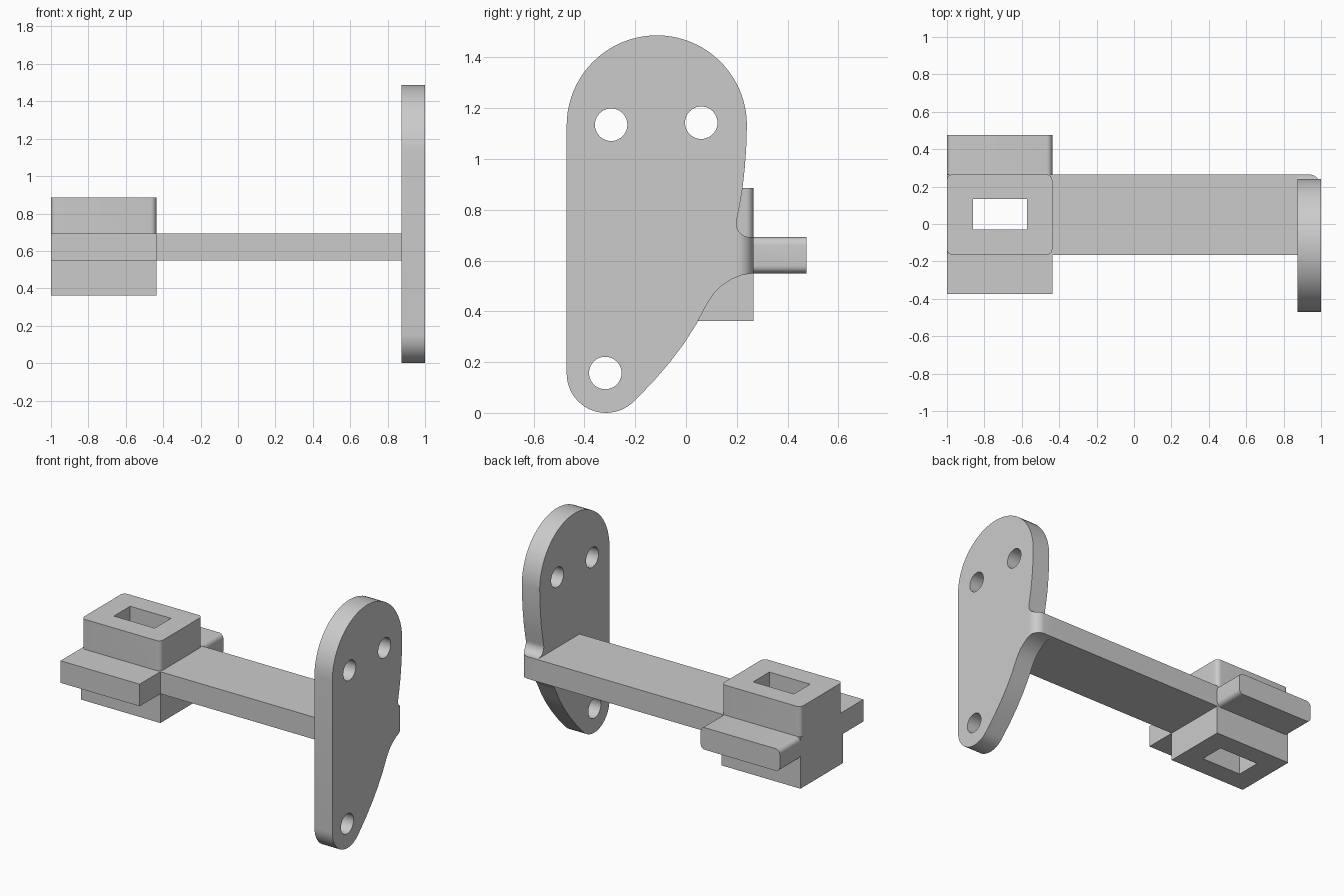
import bpy, bmesh
from math import sin, cos, pi, radians
from mathutils import Vector

cube = bpy.data.objects.get("Cube")
if cube:
    bpy.data.objects.remove(cube, do_unlink=True)

grey = bpy.data.materials.new("light grey")
grey.use_nodes = True
COLOUR = (0.6, 0.6, 0.6, 1)
grey.diffuse_color = COLOUR
grey.node_tree.nodes["Principled BSDF"].inputs["Base Color"].default_value = COLOUR


def finish(name, bm):
    bmesh.ops.recalc_face_normals(bm, faces=bm.faces[:])
    mesh = bpy.data.meshes.new(name)
    bm.to_mesh(mesh)
    bm.free()
    obj = bpy.data.objects.new(name, mesh)
    mesh.materials.append(grey)
    bpy.context.collection.objects.link(obj)
    return obj


def box(name, lo, hi, radius=0, pick=None):
    """Box between two corners; edges accepted by pick are rounded."""
    bm = bmesh.new()
    bmesh.ops.create_cube(bm, size=1)
    lo, hi = Vector(lo), Vector(hi)
    for v in bm.verts:
        v.co = (lo + hi) / 2 + v.co * (hi - lo)
    if pick:
        edges = [e for e in bm.edges if pick(e.verts[0].co, e.verts[1].co)]
        bmesh.ops.bevel(bm, geom=edges, offset=radius, segments=6,
                        profile=0.5, affect='EDGES')
    return finish(name, bm)


def prism(name, points, along):
    """Extrude a closed outline of 3D points."""
    bm = bmesh.new()
    face = bm.faces.new([bm.verts.new(p) for p in points])
    out = bmesh.ops.extrude_face_region(bm, geom=[face])
    bmesh.ops.translate(bm, vec=along,
                        verts=[g for g in out["geom"] if isinstance(g, bmesh.types.BMVert)])
    return finish(name, bm)


def arc(cx, cy, r, start, end, n):
    return [(cx + r * cos(radians(start + (end - start) * i / n)),
             cy + r * sin(radians(start + (end - start) * i / n))) for i in range(n + 1)]


def boolean(target, tool, operation):
    mod = target.modifiers.new(operation.title(), 'BOOLEAN')
    mod.operation, mod.object, mod.solver = operation, tool, 'EXACT'
    bpy.context.view_layer.objects.active = target
    bpy.ops.object.modifier_apply(modifier=mod.name)
    bpy.data.objects.remove(tool, do_unlink=True)


def smooth(obj):
    bpy.ops.object.select_all(action='DESELECT')
    obj.select_set(True)
    bpy.context.view_layer.objects.active = obj
    bpy.ops.object.shade_smooth_by_angle(angle=radians(30))


# Shared levels
X0, X1, XP = -1, -0.437, 0.873
Y0, Y1 = -0.165, 0.265
Z0, Z1 = 0.55, 0.692

# Arm with crossed socket blocks
arm = box("arm_and_socket", (X1 - 0.1, Y0, Z0), (XP, Y1, Z1))
cross_bar = box("cross_bar", (X0, -0.375, Z0), (X1, 0.475, Z1), 0.03,
                lambda a, b: False)
rear_lug = box("rear_lug", (X0, Y1 - 0.1, Z0), (X1, 0.475, Z1), 0.03,
               lambda a, b: abs(a.y - b.y) > 0.1)
front_lug = box("front_lug", (X0, -0.375, Z0), (X1, Y1, Z1))
bpy.data.objects.remove(cross_bar, do_unlink=True)
upper_block = box("upper_block", (X0, Y0, Z0 + 0.05), (X1, Y1, 0.885), 0.03,
                  lambda a, b: abs(a.z - b.z) > 0.1)
lower_block = box("lower_block", (X0, Y0, 0.362), (X1, Y1, Z1 - 0.05))
for part in (front_lug, rear_lug, upper_block, lower_block):
    boolean(arm, part, 'UNION')
boolean(arm, box("socket_cutter", (-0.862, -0.03, 0.2), (-0.572, 0.135, 1)), 'DIFFERENCE')
smooth(arm)

# Mounting plate outline in y and z: crown, waist, tab, lower flank, foot
outline = arc(-0.115, 1.132, 0.355, 180, 0, 40)
outline += [(0.237, 1.04), (0.231, 0.96), (0.222, 0.88), (0.21, 0.81), (0.2, 0.76)]
outline += arc(0.253, 0.747, 0.055, 180, 270, 8)
outline += [(Y1, Z1), (Y1, Z0)]
outline += [(0.22, 0.543), (0.18, 0.527), (0.14, 0.5), (0.11, 0.47), (0.083, 0.43),
            (0.04, 0.348), (-0.01, 0.27), (-0.063, 0.2), (-0.13, 0.122)]
outline += arc(-0.315, 0.155, 0.155, -42, -180, 20)
plate = prism("mounting_plate", [(XP, y, z) for y, z in outline], (1 - XP, 0, 0))

# Three bolt holes
for y, z in ((-0.295, 1.135), (0.06, 1.143), (-0.318, 0.157)):
    ring = arc(y, z, 0.064, 0, 360, 40)[:-1]
    boolean(plate, prism("hole_cutter", [(0.8, a, b) for a, b in ring], (0.3, 0, 0)),
            'DIFFERENCE')

# Rounded outer corner of the tab
R = 0.065
corner = arc(1 - R, Y1 - R, R, 0, 90, 10)
corner = [(1.05, Y1 - R)] + corner + [(1 - R, Y1 + 0.05), (1.05, Y1 + 0.05)]
boolean(plate, prism("corner_cutter", [(x, y, 0.4) for x, y in corner], (0, 0, 0.36)),
        'DIFFERENCE')
smooth(plate)
